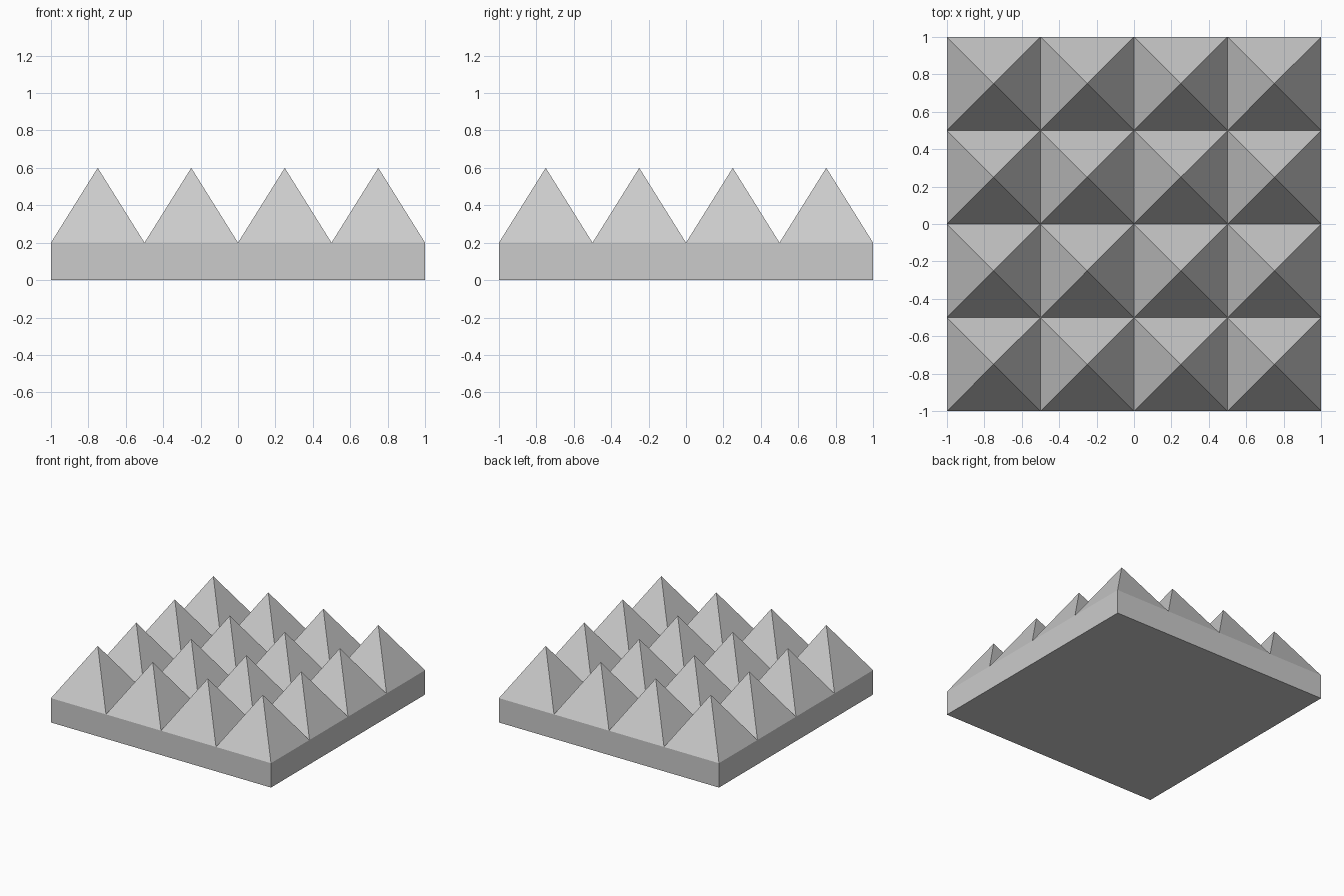
import bpy
import bmesh

if "Cube" in bpy.data.objects:
    bpy.data.objects.remove(bpy.data.objects["Cube"], do_unlink=True)

CELLS = 4          # pyramids along each side
BASE = 0.2         # slab thickness
PEAK = 0.4         # pyramid height above the slab


def make_material(name, colour):
    mat = bpy.data.materials.new(name)
    mat.use_nodes = True
    mat.diffuse_color = colour
    mat.node_tree.nodes["Principled BSDF"].inputs["Base Color"].default_value = colour
    return mat


bm = bmesh.new()

# Square grid at the top of the slab
bmesh.ops.create_grid(bm, x_segments=CELLS, y_segments=CELLS, size=1)
bmesh.ops.translate(bm, verts=bm.verts[:], vec=(0, 0, BASE))
cells = bm.faces[:]

# Slab walls and flat underside
rim = [e for e in bm.edges if e.is_boundary]
walls = bmesh.ops.extrude_edge_only(bm, edges=rim)["geom"]
lower = [v for v in walls if isinstance(v, bmesh.types.BMVert)]
bmesh.ops.translate(bm, verts=lower, vec=(0, 0, -BASE))
bmesh.ops.holes_fill(bm, edges=[e for e in bm.edges if e.is_boundary], sides=0)

# Raise each cell into a four-sided pyramid
peaks = bmesh.ops.poke(bm, faces=cells)["verts"]
bmesh.ops.translate(bm, verts=peaks, vec=(0, 0, PEAK))
bmesh.ops.recalc_face_normals(bm, faces=bm.faces[:])

mesh = bpy.data.meshes.new("pyramid_panel")
bm.to_mesh(mesh)
bm.free()
mesh.materials.append(make_material("light grey", (0.6, 0.6, 0.6, 1)))
panel = bpy.data.objects.new("pyramid_panel", mesh)
bpy.context.collection.objects.link(panel)
